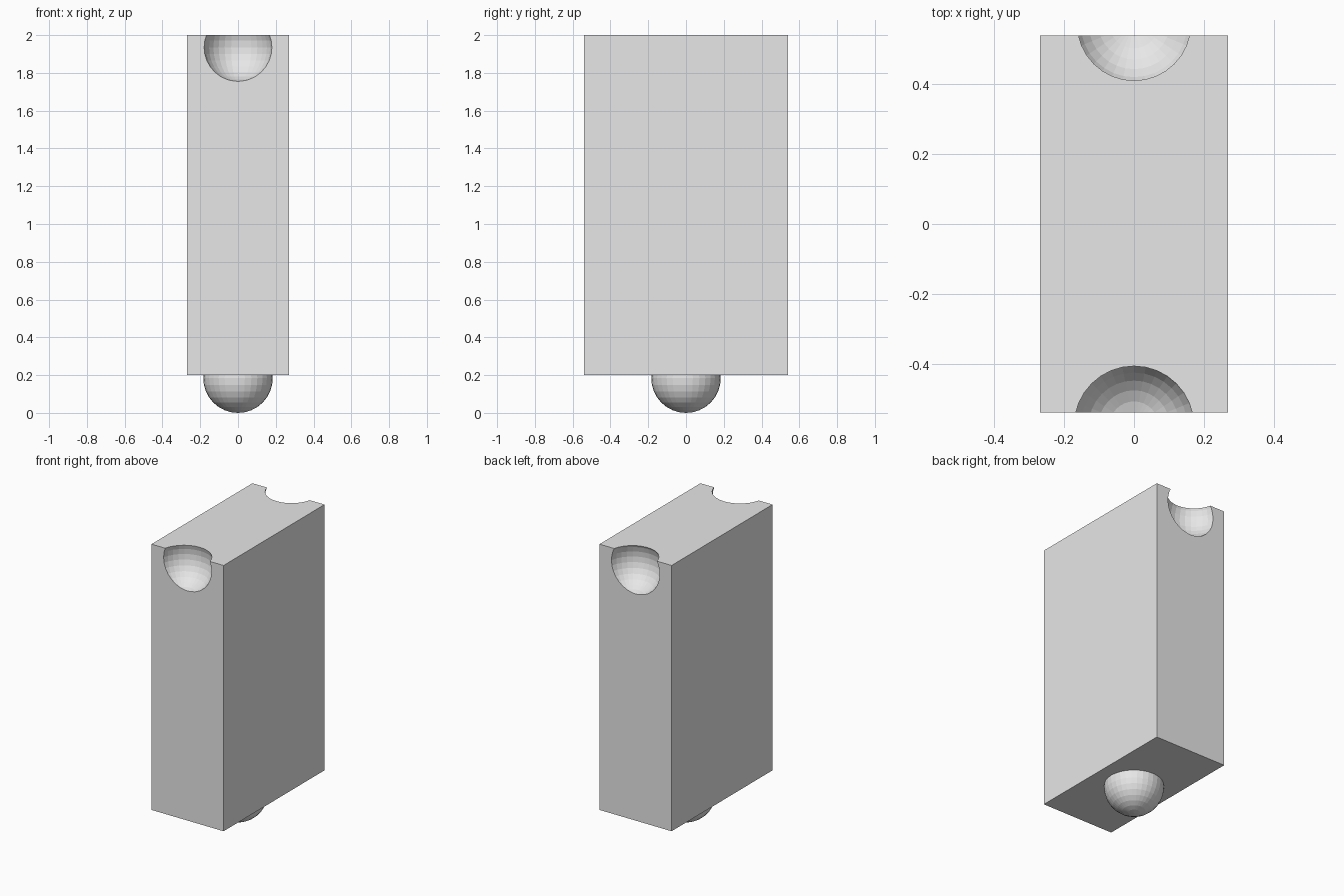
import bpy

if "Cube" in bpy.data.objects:
    bpy.data.objects.remove(bpy.data.objects["Cube"])

grey = bpy.data.materials.new("light_grey")
grey.diffuse_color = (0.8, 0.8, 0.8, 1)
grey.use_nodes = True
grey.node_tree.nodes["Principled BSDF"].inputs["Base Color"].default_value = grey.diffuse_color

R = 0.184


def ball(name, y, z):
    bpy.ops.mesh.primitive_uv_sphere_add(segments=32, ring_count=16, radius=R, location=(0, y, z))
    ob = bpy.context.object
    ob.name = name
    ob.data.materials.append(grey)
    return ob


# Rectangular block
bpy.ops.mesh.primitive_cube_add(size=1, location=(0, 0, 1.1))
block = bpy.context.object
block.name = "block"
block.scale = (0.54, 1.08, 1.8)
bpy.ops.object.transform_apply(location=False, rotation=False, scale=True)
block.data.materials.append(grey)


def boolean(cutter, operation):
    mod = block.modifiers.new(cutter.name, 'BOOLEAN')
    mod.operation = operation
    mod.solver = 'EXACT'
    mod.object = cutter
    bpy.context.view_layer.objects.active = block
    bpy.ops.object.modifier_apply(modifier=mod.name)
    bpy.data.objects.remove(cutter)


# Round sockets scooped from the top front and back edges
boolean(ball("front_socket", -0.579, 1.935), 'DIFFERENCE')
boolean(ball("back_socket", 0.574, 1.916), 'DIFFERENCE')

# Ball foot under the block
boolean(ball("ball_foot", 0, R), 'UNION')
